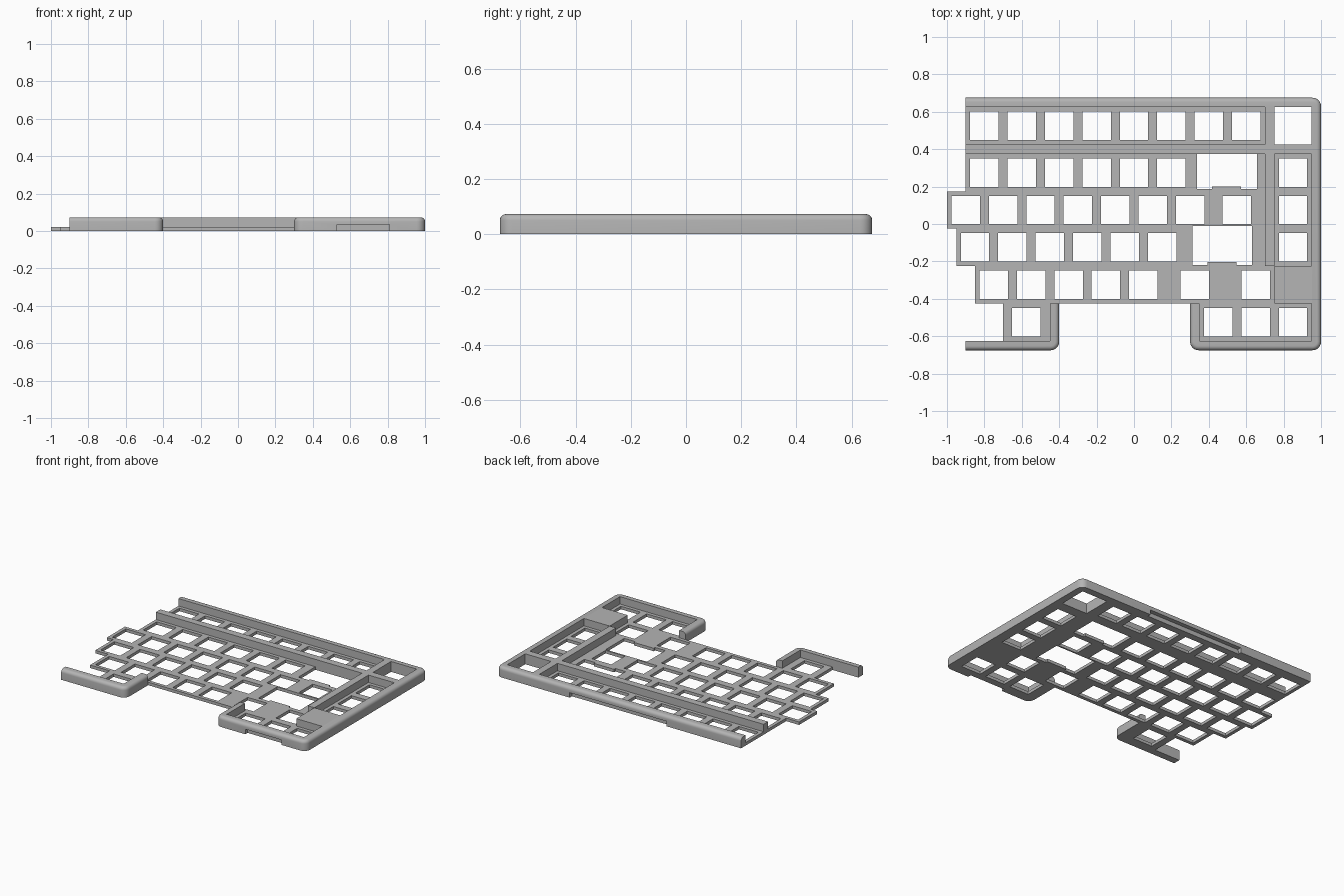
import bpy, bmesh
from mathutils import Vector

cube = bpy.data.objects.get("Cube")
if cube:
    bpy.data.objects.remove(cube)

HEIGHT, PLATE, HOLE, PITCH = 0.073, 0.021, 0.152, 0.2

grey = bpy.data.materials.new("matte_grey")
grey.use_nodes = True
grey.diffuse_color = (0.46, 0.46, 0.46, 1)
grey.node_tree.nodes["Principled BSDF"].inputs["Base Color"].default_value = (0.46, 0.46, 0.46, 1)


def add_prism(bm, points, z0, z1):
    face = bm.faces.new([bm.verts.new((x, y, z0)) for x, y in points])
    top = bmesh.ops.extrude_face_region(bm, geom=[face])["geom"]
    bmesh.ops.translate(bm, vec=(0, 0, z1 - z0),
                        verts=[v for v in top if isinstance(v, bmesh.types.BMVert)])


def add_box(bm, x0, x1, y0, y1, z0, z1):
    add_prism(bm, [(x0, y0), (x1, y0), (x1, y1), (x0, y1)], z0, z1)


def finish(bm, name):
    bmesh.ops.recalc_face_normals(bm, faces=bm.faces)
    mesh = bpy.data.meshes.new(name)
    bm.to_mesh(mesh)
    bm.free()
    mesh.materials.append(grey)
    obj = bpy.data.objects.new(name, mesh)
    bpy.context.collection.objects.link(obj)
    return obj


def boolean(target, other, operation):
    mod = target.modifiers.new(operation.lower(), "BOOLEAN")
    mod.operation, mod.solver, mod.object = operation, "EXACT", other
    bpy.context.view_layer.objects.active = target
    bpy.ops.object.modifier_apply(modifier=mod.name)
    bpy.data.objects.remove(other)


def is_outer(p):
    """True on the outside rim of the case walls."""
    leg = p.y < -0.43 and (0.29 < p.x < 0.34 or -0.44 < p.x < -0.39)
    return p.x > -0.89 and (abs(p.y) > 0.635 or p.x > 0.96 or leg)


def wall(name, points, corners):
    bm = bmesh.new()
    add_prism(bm, points, 0, HEIGHT)
    bmesh.ops.recalc_face_normals(bm, faces=bm.faces)
    # Round the outside corners, then the top rim
    upright = [e for e in bm.edges
               if abs(e.verts[0].co.z - e.verts[1].co.z) > 0.01
               and any((e.verts[0].co.xy - Vector(c)).length < 0.001 for c in corners)]
    bmesh.ops.bevel(bm, geom=upright, offset=0.045, segments=6, profile=0.5, affect="EDGES")
    rim = [e for e in bm.edges
           if min(v.co.z for v in e.verts) > HEIGHT - 0.001
           and is_outer((e.verts[0].co + e.verts[1].co) / 2)]
    bmesh.ops.bevel(bm, geom=rim, offset=0.023, segments=5, profile=0.5, affect="EDGES")
    return finish(bm, name)


# Switch plate with stepped left edge
bm = bmesh.new()
add_prism(bm, [(-0.9, 0.65), (0.975, 0.65), (0.975, -0.65), (0.325, -0.65),
               (0.325, -0.425), (-0.425, -0.425), (-0.425, -0.65), (-0.7, -0.65),
               (-0.7, -0.425), (-0.85, -0.425), (-0.85, -0.225), (-0.95, -0.225),
               (-0.95, -0.025), (-1, -0.025), (-1, 0.175), (-0.9, 0.175)], 0, PLATE)
plate = finish(bm, "keyboard_case")

# Main wall with inner dividers, and the short front wall
main = wall("main_wall",
            [(-0.9, 0.625), (-0.9, 0.675), (1, 0.675), (1, -0.675), (0.3, -0.675),
             (0.3, -0.425), (0.35, -0.425), (0.35, -0.625), (0.95, -0.625),
             (0.95, -0.425), (0.75, -0.425), (0.75, -0.225), (0.7, -0.225),
             (0.7, 0.375), (-0.9, 0.375), (-0.9, 0.425), (0.7, 0.425), (0.7, 0.625)],
            [(1, 0.675), (1, -0.675), (0.3, -0.675)])
front = wall("front_wall",
             [(-0.9, -0.625), (-0.9, -0.675), (-0.4, -0.675),
              (-0.4, -0.425), (-0.45, -0.425), (-0.45, -0.625)],
             [(-0.4, -0.675)])

# Pocket of the right key column, notches in the back and front walls
bm = bmesh.new()
add_box(bm, 0.75, 0.95, -0.225, 0.375, PLATE, 0.2)
add_box(bm, -0.32, 0.43, 0.645, 0.7, -0.1, 0.035)
add_box(bm, 0.53, 0.81, -0.7, -0.645, -0.1, 0.035)
pockets = finish(bm, "pocket_cutter")

# Key openings: row height, first column, count, extra columns
rows = [(0.525, -0.8, 8, []),
        (0.275, -0.8, 6, [0.85]),
        (0.075, -0.9, 7, [0.55, 0.85]),
        (-0.125, -0.85, 6, [0.85]),
        (-0.325, -0.75, 5, [0.325, 0.65]),
        (-0.525, -0.575, 1, [0.45, 0.65, 0.85])]
bm = bmesh.new()
h = HOLE / 2
for y, first, count, extra in rows:
    for x in [first + PITCH * i for i in range(count)] + extra:
        add_box(bm, x - h, x + h, y - h, y + h, -0.1, 0.2)
# Corner opening, and the two wide openings with a small tab
add_box(bm, 0.75, 0.95, 0.425, 0.625, -0.1, 0.2)
for x0, top, bottom in [(0.338, 0.375, 0.186), (0.312, -0.012, -0.218)]:
    a, b, c, up = x0 + 0.08, x0 + 0.235, x0 + 0.32, bottom + 0.015
    add_prism(bm, [(x0, top), (x0, bottom), (a, bottom), (a, up),
                   (b, up), (b, bottom), (c, bottom), (c, top)], -0.1, 0.2)
openings = finish(bm, "opening_cutter")

boolean(main, pockets, "DIFFERENCE")
boolean(plate, main, "UNION")
boolean(plate, front, "UNION")
boolean(plate, openings, "DIFFERENCE")

bpy.ops.object.select_all(action="DESELECT")
plate.select_set(True)
bpy.context.view_layer.objects.active = plate
bpy.ops.object.shade_smooth_by_angle(angle=0.6)
